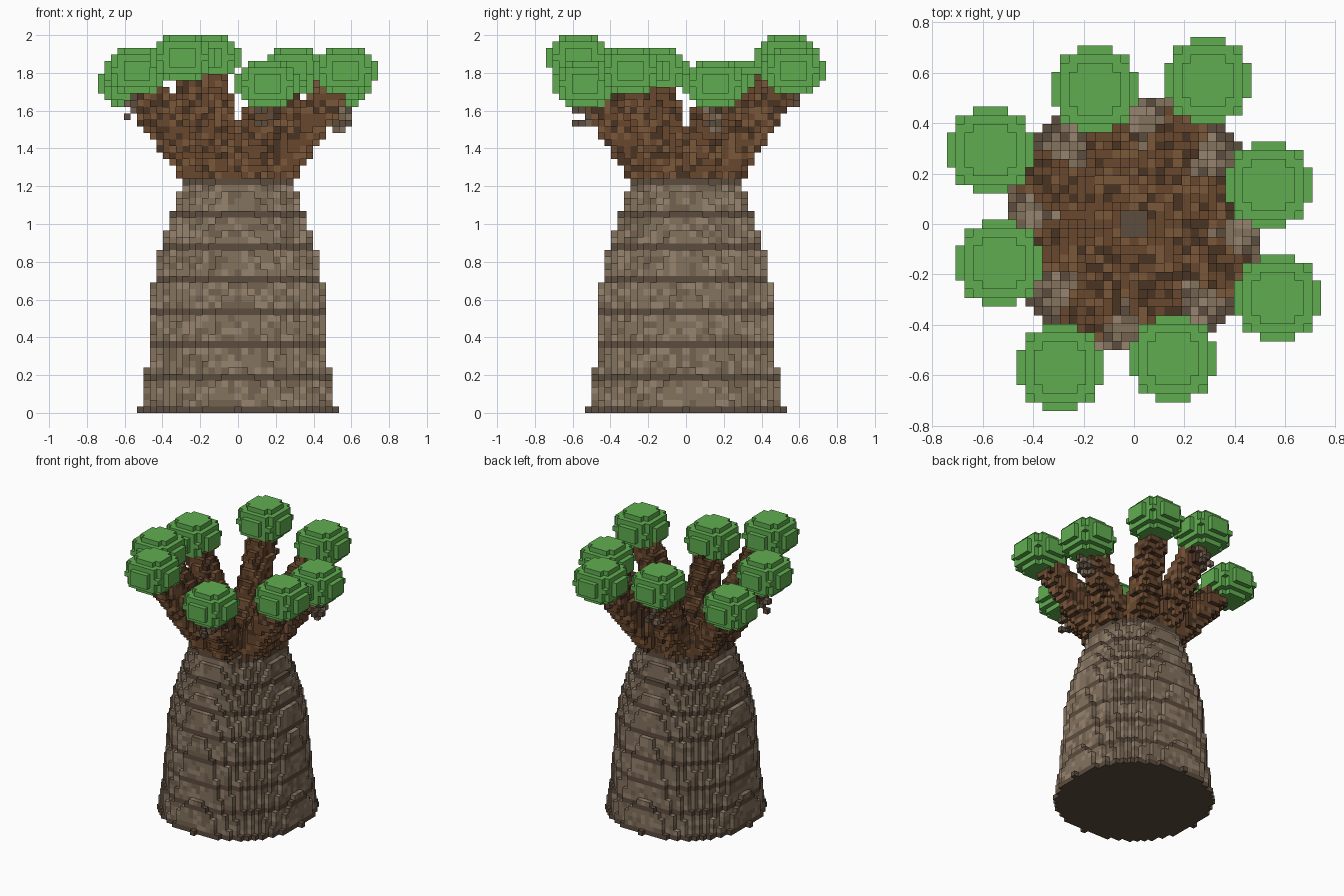
import bpy, math, random
from mathutils import Vector

if "Cube" in bpy.data.objects:
    bpy.data.objects.remove(bpy.data.objects["Cube"])

random.seed(7)
V = 2 / 58          # voxel size; the tree is 58 layers tall


def material(name, hexcol):
    rgb = [int(hexcol[i:i + 2], 16) / 255 for i in (0, 2, 4)]
    lin = [c / 12.92 if c <= 0.04045 else ((c + 0.055) / 1.055) ** 2.4 for c in rgb]
    m = bpy.data.materials.new(name)
    m.diffuse_color = (*lin, 1)
    m.use_nodes = True
    m.node_tree.nodes["Principled BSDF"].inputs["Base Color"].default_value = m.diffuse_color
    return m


MATS = [material(n, h) for n, h in (
    ("bark_ring", "5C4D3E"), ("bark_dark", "746350"), ("bark_mid", "85735F"), ("bark_light", "978470"),
    ("branch_dark", "4A3323"), ("branch_mid", "68472E"), ("branch_light", "7B573A"),
    ("leaf_green", "60AE50"))]
BARK, BRANCH, LEAF = (1, 2, 2, 3), (4, 5, 5, 6), 7

# Faces of a unit cube by outward direction, wound outwards
SIDES = {
    (1, 0, 0): ((1, 0, 0), (1, 1, 0), (1, 1, 1), (1, 0, 1)),
    (-1, 0, 0): ((0, 0, 0), (0, 0, 1), (0, 1, 1), (0, 1, 0)),
    (0, 1, 0): ((0, 1, 0), (0, 1, 1), (1, 1, 1), (1, 1, 0)),
    (0, -1, 0): ((0, 0, 0), (1, 0, 0), (1, 0, 1), (0, 0, 1)),
    (0, 0, 1): ((0, 0, 1), (1, 0, 1), (1, 1, 1), (0, 1, 1)),
    (0, 0, -1): ((0, 0, 0), (0, 1, 0), (1, 1, 0), (1, 0, 0))}


def build(name, cells, solid):
    """Mesh the exposed faces of a {cell: material index} dictionary."""
    index, verts, faces, mats = {}, [], [], []
    for c, mat in cells.items():
        for d, corners in SIDES.items():
            if (c[0] + d[0], c[1] + d[1], c[2] + d[2]) in solid:
                continue
            face = []
            for k in corners:
                p = (c[0] + k[0], c[1] + k[1], c[2] + k[2])
                if p not in index:
                    index[p] = len(verts)
                    verts.append(((p[0] - 0.5) * V, (p[1] - 0.5) * V, p[2] * V))
                face.append(index[p])
            faces.append(face)
            mats.append(mat)
    me = bpy.data.meshes.new(name)
    me.from_pydata(verts, [], faces)
    used = sorted(set(mats))
    for m in used:
        me.materials.append(MATS[m])
    me.polygons.foreach_set("material_index", [used.index(m) for m in mats])
    me.update()
    ob = bpy.data.objects.new(name, me)
    bpy.context.collection.objects.link(ob)


# Trunk: stacked discs following a bulging profile, a dark ring every fifth layer
PROFILE = ((0, 15.0), (7, 13.98), (20, 12.98), (25, 11.98), (28, 10.98), (31, 9.98), (34, 8.98), (36, 8.3))


def trunk_radius(z):
    for (z0, r0), (z1, r1) in zip(PROFILE, PROFILE[1:]):
        if z <= z1:
            return r0 + (r1 - r0) * (z - z0) / (z1 - z0)


trunk = {}
for z in range(36):
    r = trunk_radius(z)
    for x in range(-16, 17):
        for y in range(-16, 17):
            if x * x + y * y <= r * r:
                trunk[x, y, z] = 0 if z % 5 == 0 else random.choice(BARK)

# Leaf ball centres: two positions turned in quarter steps, with varying height
balls = []
for (x, y), heights in (((16.5, -8.5), (52, 52, 50, 54)), ((15.5, 4.5), (50, 54, 52, 50))):
    for h in heights:
        balls.append(Vector((x, y, h)))
        x, y = -y, x

# Branches: tapering limbs leaning out from the trunk top to each ball
branches = {}
for b in balls:
    flat = Vector((b.x, b.y, 0)).normalized()
    a = flat * 5.0 + Vector((0, 0, 35))
    axis = b - a
    for x in range(-20, 21):
        for y in range(-20, 21):
            for z in range(36, 55):
                p = Vector((x, y, z))
                t = min(1, max(0, (p - a).dot(axis) / axis.length_squared))
                if (p - a - axis * t).length <= 3.3 - 0.9 * t and (x, y, z) not in branches:
                    branches[x, y, z] = random.choice(BRANCH)

# Leaf balls: slightly flattened spheres
foliage = []
for b in balls:
    cells = {}
    for x in range(math.floor(b.x) - 6, math.ceil(b.x) + 7):
        for y in range(math.floor(b.y) - 6, math.ceil(b.y) + 7):
            for z in range(int(b.z) - 4, int(b.z) + 5):
                if ((x - b.x) ** 2 + (y - b.y) ** 2) / 5.05 ** 2 + ((z - b.z) / 3.95) ** 2 <= 1:
                    cells[x, y, z] = LEAF
                    branches.pop((x, y, z), None)
    foliage.append(cells)

# Hanging bark bits: sparse voxels below the four inner balls
bits = {}
for b in balls[4:]:
    for x in range(-1, 2):
        for y in range(-1, 2):
            for z in range(-7, -3):
                c = (round(b.x) + x, round(b.y) + y, int(b.z) + z)
                if (x + y + z) % 2 and random.random() < 0.5 and c not in branches:
                    bits[c] = random.choice((0, 1, 2))

solid = set(trunk) | set(branches)
build("trunk", trunk, solid)
build("branches", branches, solid.union(*foliage))
leaves = set().union(*foliage)
for i, cells in enumerate(foliage):
    build(f"leaf_ball_{i + 1}", {c: m for c, m in cells.items()}, leaves)
build("hanging_bark", {c: m for c, m in bits.items() if c not in leaves}, set(bits))
